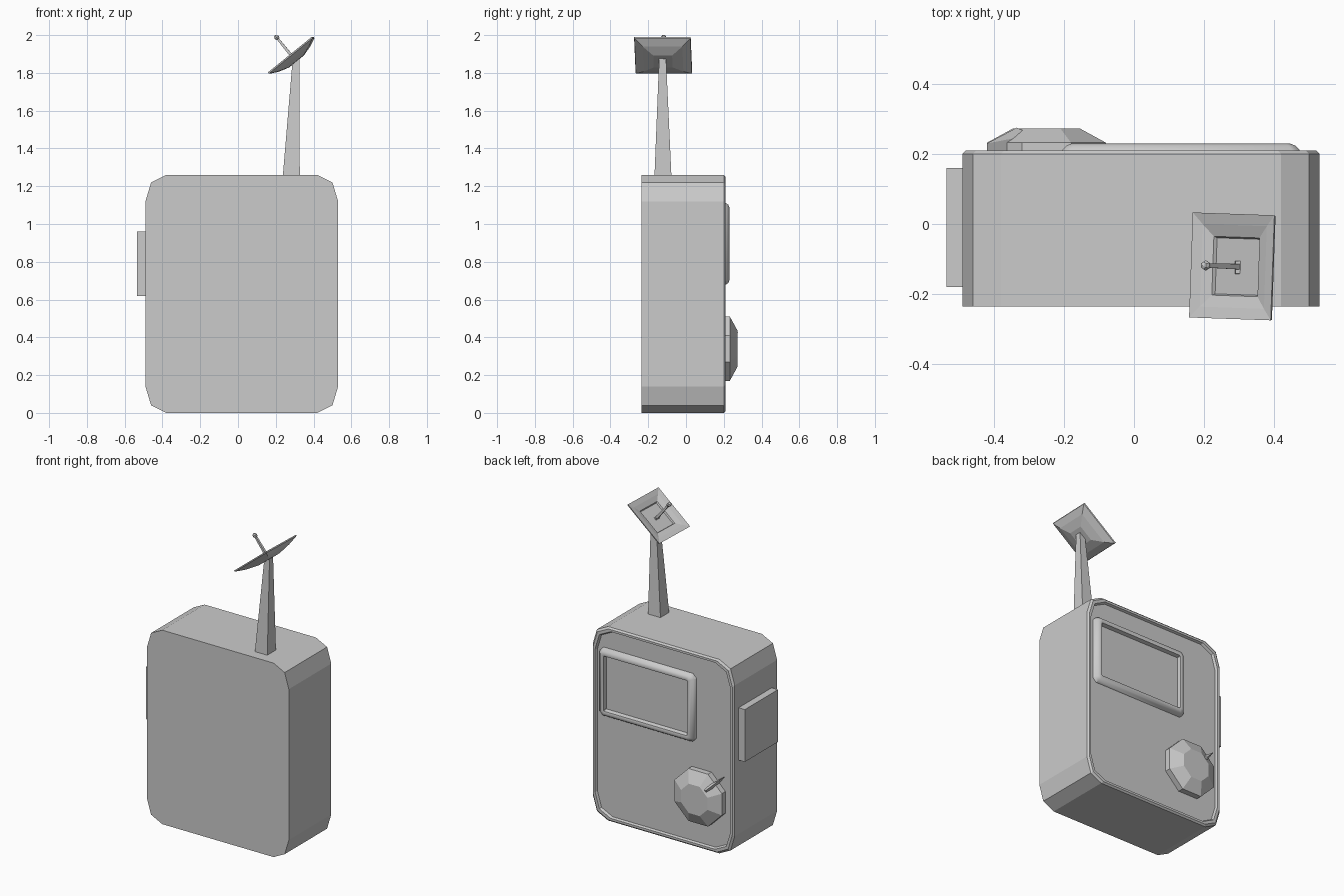
import bpy, bmesh, math
from mathutils import Matrix, Vector

if "Cube" in bpy.data.objects:
    bpy.data.objects.remove(bpy.data.objects["Cube"])


def loft(name, rings, matrix=None, smooth=False):
    """Skin a stack of equal-length point rings and cap both ends."""
    bm = bmesh.new()
    loops = [[bm.verts.new(p) for p in ring] for ring in rings]
    n = len(loops[0])
    for a, b in zip(loops, loops[1:]):
        for i in range(n):
            j = (i + 1) % n
            bm.faces.new((a[i], a[j], b[j], b[i]))
    bm.faces.new(loops[0])
    bm.faces.new(loops[-1])
    return finish(name, bm, matrix, smooth)


def finish(name, bm, matrix=None, smooth=False):
    if matrix:
        bm.transform(matrix)
    bmesh.ops.recalc_face_normals(bm, faces=bm.faces)
    mesh = bpy.data.meshes.new(name)
    bm.to_mesh(mesh)
    bm.free()
    obj = bpy.data.objects.new(name, mesh)
    bpy.context.collection.objects.link(obj)
    if smooth:
        bpy.ops.object.select_all(action='DESELECT')
        obj.select_set(True)
        bpy.context.view_layer.objects.active = obj
        bpy.ops.object.shade_smooth_by_angle(angle=math.radians(40))
    return obj


def cut_rect(cx, cz, hx, hz, y, corner):
    """Rectangle in the xz plane; corner lists (dx, dz) insets going round it."""
    pts = []
    for sx, sz in ((1, 1), (-1, 1), (-1, -1), (1, -1)):
        order = corner if sx * sz > 0 else corner[::-1]
        pts += [(cx + sx * (hx - dx), y, cz + sz * (hz - dz)) for dx, dz in order]
    return pts


def square(h, z, cx=0.0, cy=0.0):
    return [(cx + sx * h, cy + sy * h, z)
            for sx, sy in ((1, 1), (-1, 1), (-1, -1), (1, -1))]


def box(name, lo, hi):
    bm = bmesh.new()
    size, mid = Vector(hi) - Vector(lo), (Vector(hi) + Vector(lo)) / 2
    bmesh.ops.create_cube(bm, size=1, matrix=Matrix.Translation(mid) @ Matrix.Diagonal((*size, 1)))
    return finish(name, bm)


# Case with a raised rim round the recessed back panel
case_corner = [(0, 0.14), (0.03, 0.04), (0.11, 0)]
steps = [(-0.235, 0), (0.20, 0), (0.21, 0.01), (0.21, 0.024), (0.195, 0.03)]
loft("case", [cut_rect(0.02, 0.63, 0.51 - d, 0.63 - d, y, case_corner) for y, d in steps])

# Screen surround with sunken screen
surround = [(0.19, 0.348, 0.222, 0.025), (0.212, 0.338, 0.215, 0.022),
            (0.224, 0.326, 0.207, 0.018), (0.23, 0.311, 0.193, 0.012),
            (0.226, 0.301, 0.179, 0.004), (0.203, 0.297, 0.172, 0.002)]
loft("screen_surround",
     [cut_rect(0.134, 0.895, hx, hz, y, [(0, c), (c, 0)]) for y, hx, hz, c in surround],
     smooth=True)


# Octagonal dial
def octagon(apothem, y):
    r = apothem / math.cos(math.pi / 8)
    return [(-0.25 + r * math.cos((i + 0.5) * math.pi / 4), y,
             0.34 + r * math.sin((i + 0.5) * math.pi / 4)) for i in range(8)]


loft("dial", [octagon(0.17, 0.19), octagon(0.17, 0.232), octagon(0.095, 0.273)])

# Dial pointer: thin wedge aimed at the upper corner, built along +x
bm = bmesh.new()
tip_low, tip, ridge, left, right, left_low, right_low = [bm.verts.new(p) for p in (
    (0.24, 0.20, 0), (0.24, 0.23, 0), (0.12, 0.275, 0),
    (0.08, 0.255, 0.024), (0.08, 0.255, -0.024), (0.08, 0.20, 0.024), (0.08, 0.20, -0.024))]
for f in ((tip, ridge, left), (tip, right, ridge), (ridge, right, left),
          (tip_low, tip, left, left_low), (tip_low, right_low, right, tip),
          (left, right, right_low, left_low), (tip_low, left_low, right_low)):
    bm.faces.new(f)
finish("dial_pointer", bm,
       Matrix.Translation((-0.25, 0, 0.34)) @ Matrix.Rotation(math.radians(-135), 4, 'Y'))

# Side box
box("side_box", (-0.535, -0.18, 0.62), (-0.48, 0.16, 0.96))

# Tapered mast
loft("mast", [square(0.045, 1.25, 0.282, -0.122), square(0.018, 1.88, 0.308, -0.124)])

# Square dish, tilted up and to the left
tilt = (Matrix.Translation((0.279, -0.121, 1.896)) @ Matrix.Rotation(math.radians(-2), 4, 'Z')
        @ Matrix.Rotation(math.radians(-39), 4, 'Y'))
dish = [(0.05, -0.046), (0.105, -0.029), (0.148, -0.008), (0.15, 0),
        (0.118, -0.007), (0.084, -0.018), (0.08, -0.028)]
loft("dish", [square(h, z) for h, z in dish], tilt)

# Feed rod and its tip
loft("feed_rod", [square(0.008, -0.035), square(0.006, 0.12)], tilt)
bm = bmesh.new()
bmesh.ops.create_uvsphere(bm, u_segments=6, v_segments=4, radius=0.015,
                          matrix=Matrix.Translation((0, 0, 0.118)))
finish("feed_tip", bm, tilt)
